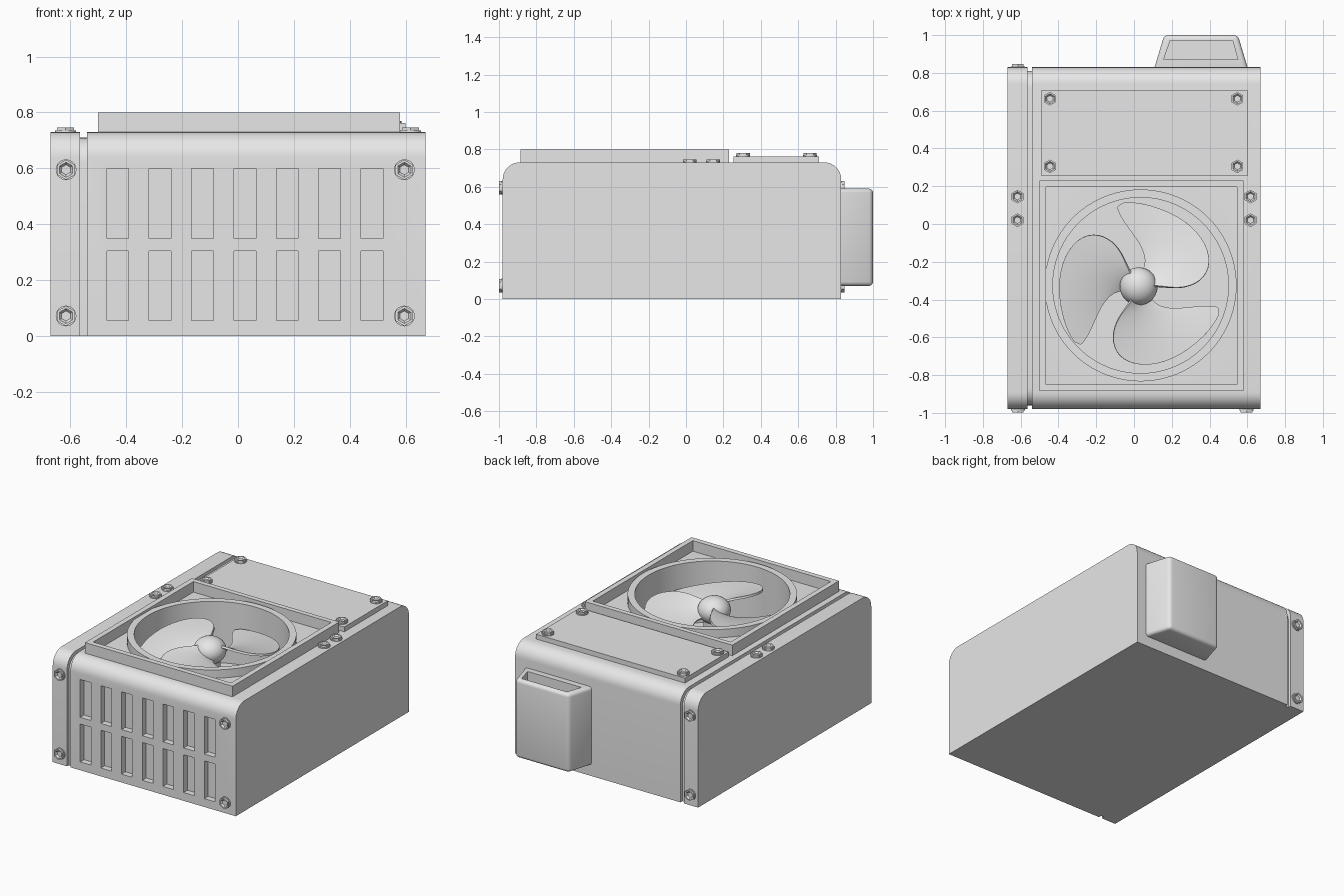
import bpy, bmesh, math
from mathutils import Matrix, Vector

cube = bpy.data.objects.get("Cube")
if cube:
    bpy.data.objects.remove(cube, do_unlink=True)

grey = bpy.data.materials.new("plain_grey")
grey.use_nodes = True
grey.diffuse_color = (0.8, 0.8, 0.8, 1)
grey.node_tree.nodes["Principled BSDF"].inputs["Base Color"].default_value = (0.8, 0.8, 0.8, 1)


def finish(name, bm, smooth=True):
    bmesh.ops.recalc_face_normals(bm, faces=bm.faces[:])
    mesh = bpy.data.meshes.new(name)
    bm.to_mesh(mesh)
    bm.free()
    mesh.materials.append(grey)
    ob = bpy.data.objects.new(name, mesh)
    bpy.context.collection.objects.link(ob)
    if smooth:
        shade(ob)
    return ob


def activate(ob):
    bpy.ops.object.select_all(action='DESELECT')
    ob.select_set(True)
    bpy.context.view_layer.objects.active = ob


def shade(ob):
    activate(ob)
    bpy.ops.object.shade_smooth_by_angle(angle=math.radians(35))


def apply(ob, kind, **settings):
    activate(ob)
    mod = ob.modifiers.new(kind, kind)
    for key, value in settings.items():
        setattr(mod, key, value)
    bpy.ops.object.modifier_apply(modifier=mod.name)


def cut(ob, cutter):
    apply(ob, 'BOOLEAN', operation='DIFFERENCE', solver='EXACT', object=cutter)
    bpy.data.objects.remove(cutter, do_unlink=True)


def add_prism(bm, points, offset):
    face = bm.faces.new([bm.verts.new(p) for p in points])
    out = bmesh.ops.extrude_face_region(bm, geom=[face])
    moved = [v for v in out["geom"] if isinstance(v, bmesh.types.BMVert)]
    bmesh.ops.translate(bm, verts=moved, vec=offset)


def add_box(bm, x0, x1, y0, y1, z0, z1):
    pts = [(x0, y0, z0), (x1, y0, z0), (x1, y1, z0), (x0, y1, z0)]
    add_prism(bm, pts, (0, 0, z1 - z0))


def box(name, *extent):
    bm = bmesh.new()
    add_box(bm, *extent)
    return finish(name, bm, False)


def lathe(name, profile, x, y, steps=64, closed=False):
    bm = bmesh.new()
    verts = [bm.verts.new((r, 0, z)) for r, z in profile]
    edges = [bm.edges.new(p) for p in zip(verts, verts[1:])]
    if closed:
        edges.append(bm.edges.new((verts[-1], verts[0])))
    bmesh.ops.spin(bm, geom=verts + edges, axis=(0, 0, 1), cent=(0, 0, 0),
                   steps=steps, angle=math.tau)
    bmesh.ops.remove_doubles(bm, verts=bm.verts[:], dist=0.0001)
    bmesh.ops.translate(bm, verts=bm.verts[:], vec=(x, y, 0))
    return finish(name, bm)


# Casing: rounded profile across y and z, extruded along x
def casing(name, x0, x1, inset=0.0):
    front, back, top, r = -0.98 + inset, 0.83 - inset, 0.73 - inset, 0.09
    pts = [(x0, back, 0), (x0, front, 0)]
    for cy, start in ((front + r, 180), (back - r, 90)):
        for i in range(9):
            a = math.radians(start - i * 90 / 8)
            pts.append((x0, cy + r * math.cos(a), top - r + r * math.sin(a)))
    bm = bmesh.new()
    add_prism(bm, pts, (x1 - x0, 0, 0))
    return finish(name, bm, False)


FX, FY = 0.035, -0.325
shade(casing("side_panel", -0.67, -0.565))
shade(casing("panel_groove", -0.566, -0.539, 0.02))
main = casing("main_casing", -0.54, 0.67)

# Front vent slots
bm = bmesh.new()
for i in range(7):
    x = -0.43 + i * 0.1515
    for z0, z1 in ((0.055, 0.305), (0.35, 0.60)):
        add_box(bm, x - 0.039, x + 0.039, -1.1, -0.94, z0, z1)
cut(main, finish("slot_cutter", bm, False))

# Fan well
cut(main, lathe("well_cutter", [(0, 0.38), (0.465, 0.38), (0.465, 0.9), (0, 0.9)], FX, FY, 96))
shade(main)

# Square fan frame and round shroud
frame = box("fan_frame", -0.50, 0.58, -0.885, 0.23, 0.72, 0.80)
cut(frame, box("frame_cutter", -0.465, 0.545, -0.85, 0.197, 0.6, 0.9))
lathe("fan_shroud", [(0.465, 0.60), (0.465, 0.785), (0.508, 0.785), (0.508, 0.60)],
      FX, FY, 96, True)

# Fan hub with a domed cap on a narrow shaft
dome = [(0.1 * math.cos(math.radians(a)), 0.68 + 0.085 * math.sin(math.radians(a)))
        for a in range(-50, 90, 10)]
lathe("fan_hub", [(0, 0.38), (0.064, 0.38)] + dome + [(0, 0.765)], FX - 0.01, FY - 0.005, 40)

# Three swept, pitched blades between a leading and a trailing edge
lead = [(.05, .0), (.12, 0), (.22, -.015), (.33, .02), (.39, .12), (.345, .26),
        (.21, .38), (.02, .445), (-.08, .445)]
trail = [(.02, .07), (.04, .13), (.03, .17), (.015, .21), (0, .235), (-.035, .285),
         (-.08, .345), (-.105, .39), (-.115, .42)]
for n in range(3):
    bm = bmesh.new()
    rows = []
    for a, b in zip(lead, trail):
        row = []
        for i in range(6):
            p = Vector(a).lerp(Vector(b), i / 5)
            angle = math.degrees(math.atan2(p.y, p.x))
            row.append(bm.verts.new((p.x, p.y, 0.725 - 0.105 * angle / 100)))
        rows.append(row)
    for r0, r1 in zip(rows, rows[1:]):
        for i in range(5):
            bm.faces.new((r0[i], r0[i + 1], r1[i + 1], r1[i]))
    turn = Matrix.Translation((FX - 0.01, FY - 0.005, 0)) @ Matrix.Rotation(n * math.tau / 3, 4, 'Z')
    bmesh.ops.transform(bm, matrix=turn, verts=bm.verts[:])
    blade = finish(f"fan_blade_{n + 1}", bm, False)
    apply(blade, 'SUBSURF', levels=2)
    apply(blade, 'SOLIDIFY', thickness=0.014, offset=0)
    shade(blade)

# Top access plate
box("access_plate", -0.49, 0.60, 0.255, 0.71, 0.72, 0.762)

# Rear duct: tapered box with an open top
bm = bmesh.new()
add_prism(bm, [(0.10, 0.80, 0.07), (0.61, 0.80, 0.07), (0.55, 1.0, 0.07), (0.16, 1.0, 0.07)],
          (0, 0, 0.52))
duct = finish("rear_duct", bm, False)
apply(duct, 'BEVEL', width=0.022, segments=4, limit_method='ANGLE')
bm = bmesh.new()
add_prism(bm, [(0.157, 0.87, 0.40), (0.55, 0.87, 0.40), (0.522, 0.972, 0.40), (0.192, 0.972, 0.40)],
          (0, 0, 0.4))
cut(duct, finish("duct_cutter", bm, False))
shade(duct)


# Hex bolts with washer and socket
def bolt(name, position, normal):
    bm = bmesh.new()
    bmesh.ops.create_cone(bm, cap_ends=True, segments=24, radius1=0.037, radius2=0.037, depth=0.012)
    head = bmesh.ops.create_cone(bm, cap_ends=True, segments=6, radius1=0.036, radius2=0.036,
                                 depth=0.036)["verts"]
    top = max((f for f in bm.faces if all(v in head for v in f.verts)),
              key=lambda f: f.calc_center_median().z)
    bmesh.ops.inset_region(bm, faces=[top], thickness=0.009)
    bmesh.ops.inset_region(bm, faces=[top], thickness=0.009)
    bmesh.ops.translate(bm, verts=top.verts[:], vec=(0, 0, -0.01))
    spin = Vector(normal).to_track_quat('Z', 'Y').to_matrix().to_4x4()
    bmesh.ops.transform(bm, matrix=Matrix.Translation(position) @ spin, verts=bm.verts[:])
    finish(name, bm)


for side, x in (("right", -0.615), ("left", 0.595)):
    for level, z in (("lower", 0.072), ("upper", 0.595)):
        bolt(f"front_bolt_{side}_{level}", (x, -0.981, z), (0, -1, 0))
        if side == "right":
            bolt(f"back_bolt_{level}", (x, 0.829, z), (0, 1, 0))
for side, x, px in (("right", -0.617, -0.445), ("left", 0.617, 0.547)):
    for place, y, py in (("front", 0.02, 0.305), ("back", 0.145, 0.663)):
        bolt(f"top_bolt_{side}_{place}", (x, y, 0.729), (0, 0, 1))
        bolt(f"plate_bolt_{side}_{place}", (px, py, 0.763), (0, 0, 1))
